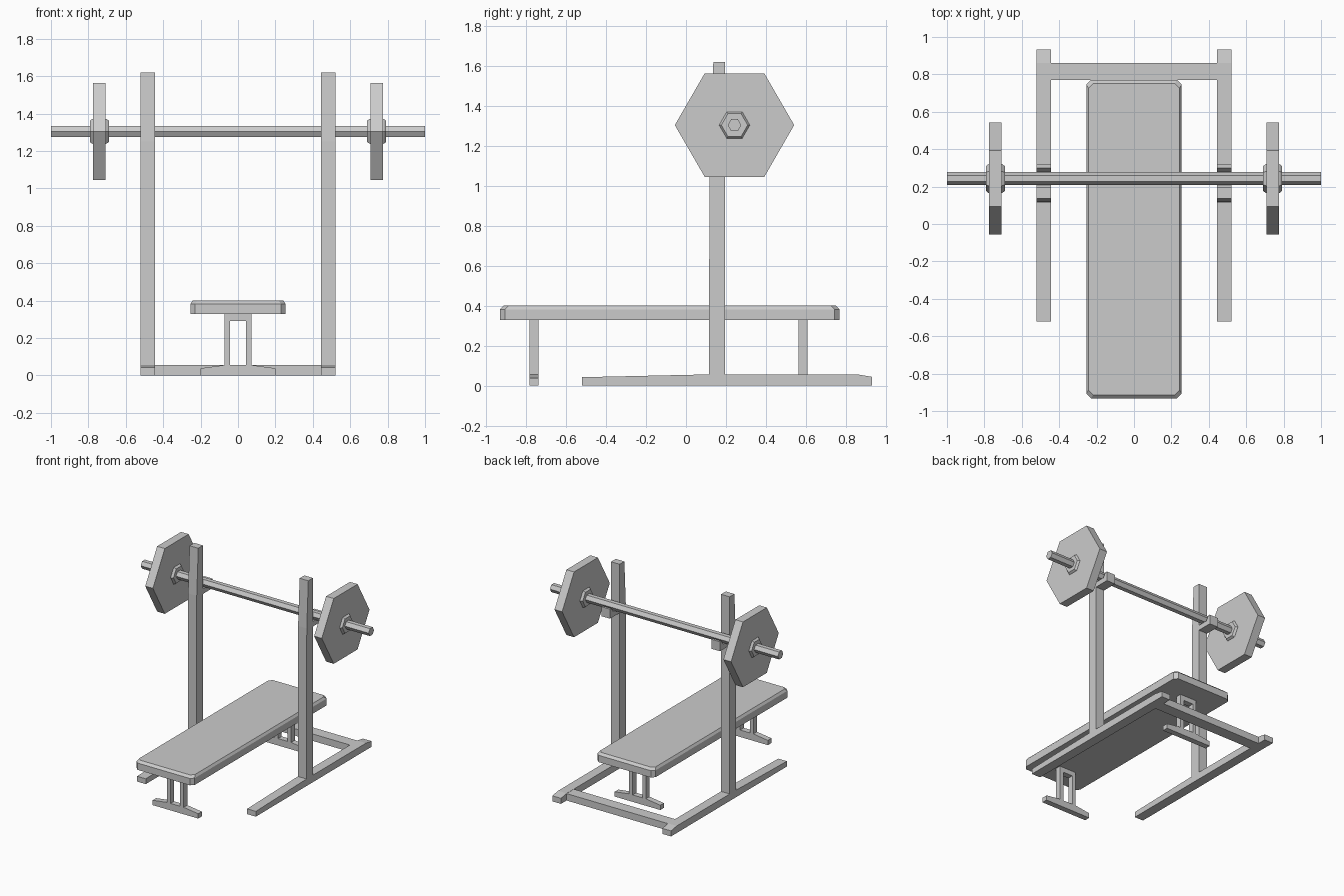
import bpy, bmesh, math

if "Cube" in bpy.data.objects:
    bpy.data.objects.remove(bpy.data.objects["Cube"])

def loft(name, rings):
    """Closed solid from a stack of equal-length point rings."""
    bm = bmesh.new()
    vs = [[bm.verts.new(p) for p in r] for r in rings]
    n = len(vs[0])
    for a, b in zip(vs, vs[1:]):
        for i in range(n):
            j = (i + 1) % n
            bm.faces.new((a[i], a[j], b[j], b[i]))
    bm.faces.new(vs[0][::-1])
    bm.faces.new(vs[-1])
    bmesh.ops.recalc_face_normals(bm, faces=bm.faces)
    me = bpy.data.meshes.new(name)
    bm.to_mesh(me)
    bm.free()
    ob = bpy.data.objects.new(name, me)
    bpy.context.collection.objects.link(ob)
    return ob

def side_profile(name, pts, x0, x1):
    return loft(name, [[(x, y, z) for y, z in pts] for x in (x0, x1)])

def front_profile(name, pts, y0, y1):
    return loft(name, [[(x, y, z) for x, z in pts] for y in (y0, y1)])

def box(name, x0, x1, y0, y1, z0, z1):
    return side_profile(name, [(y0, z0), (y1, z0), (y1, z1), (y0, z1)], x0, x1)

def hex_rod(name, sections, y=0.243, z=1.305):
    """Six-sided turned part along x; sections are (x, radius)."""
    return loft(name, [[(x, y + r * math.cos(k * math.pi / 3), z + r * math.sin(k * math.pi / 3))
                        for k in range(6)] for x, r in sections])

def pad_ring(dx, dy, z, c=0.025, yc=-0.081):
    return [(x, y + yc, z) for x, y in (
        (dx - c, -dy), (dx, -dy + c), (dx, dy - c), (dx - c, dy),
        (-dx + c, dy), (-dx, dy - c), (-dx, -dy + c), (-dx + c, -dy))]

# Bench pad with clipped corners and bevelled top
loft("bench_pad", [pad_ring(0.255, 0.851, 0.328), pad_ring(0.255, 0.851, 0.382),
                   pad_ring(0.243, 0.832, 0.4)])

# Bench legs: twin struts, top bridge, tapered foot
for tag, y0 in (("front", -0.785), ("rear", 0.563)):
    y1 = y0 + 0.045
    front_profile(tag + "_bench_foot",
                  [(-0.2, 0), (0.2, 0), (0.2, 0.038), (0.075, 0.055), (-0.075, 0.055), (-0.2, 0.038)],
                  y0, y1)
    front_profile(tag + "_bench_leg",
                  [(-0.073, 0.05), (-0.042, 0.05), (-0.042, 0.29), (0.042, 0.29), (0.042, 0.05),
                   (0.073, 0.05), (0.073, 0.33), (-0.073, 0.33)], y0, y1)

# Rack sides, mirrored left and right
for tag, s in (("left", -1), ("right", 1)):
    xa, xb = s * 0.445, s * 0.521
    side_profile(tag + "_base_rail",
                 [(-0.521, 0), (0.932, 0), (0.932, 0.044), (0.86, 0.056), (0.115, 0.056), (-0.521, 0.042)],
                 xa, xb)
    side_profile(tag + "_upright",
                 [(0.115, 0.04), (0.196, 0.04), (0.196, 1.62), (0.137, 1.62), (0.118, 1.25)], xa, xb)
    side_profile(tag + "_bar_hook",
                 [(0.19, 1.235), (0.318, 1.235), (0.318, 1.31), (0.3, 1.31), (0.278, 1.275), (0.19, 1.275)],
                 xa, xb)
    hex_rod(tag + "_weight_plate", [(s * 0.708, 0.299), (s * 0.775, 0.299)])
    hex_rod(tag + "_plate_hub", [(s * 0.69, 0.066), (s * 0.705, 0.077), (s * 0.778, 0.077), (s * 0.792, 0.066)])

# Rear cross beam and barbell shaft
box("rear_cross_beam", -0.45, 0.45, 0.77, 0.862, 0, 0.055)
hex_rod("barbell_shaft", [(-1, 0.034), (1, 0.034)])
